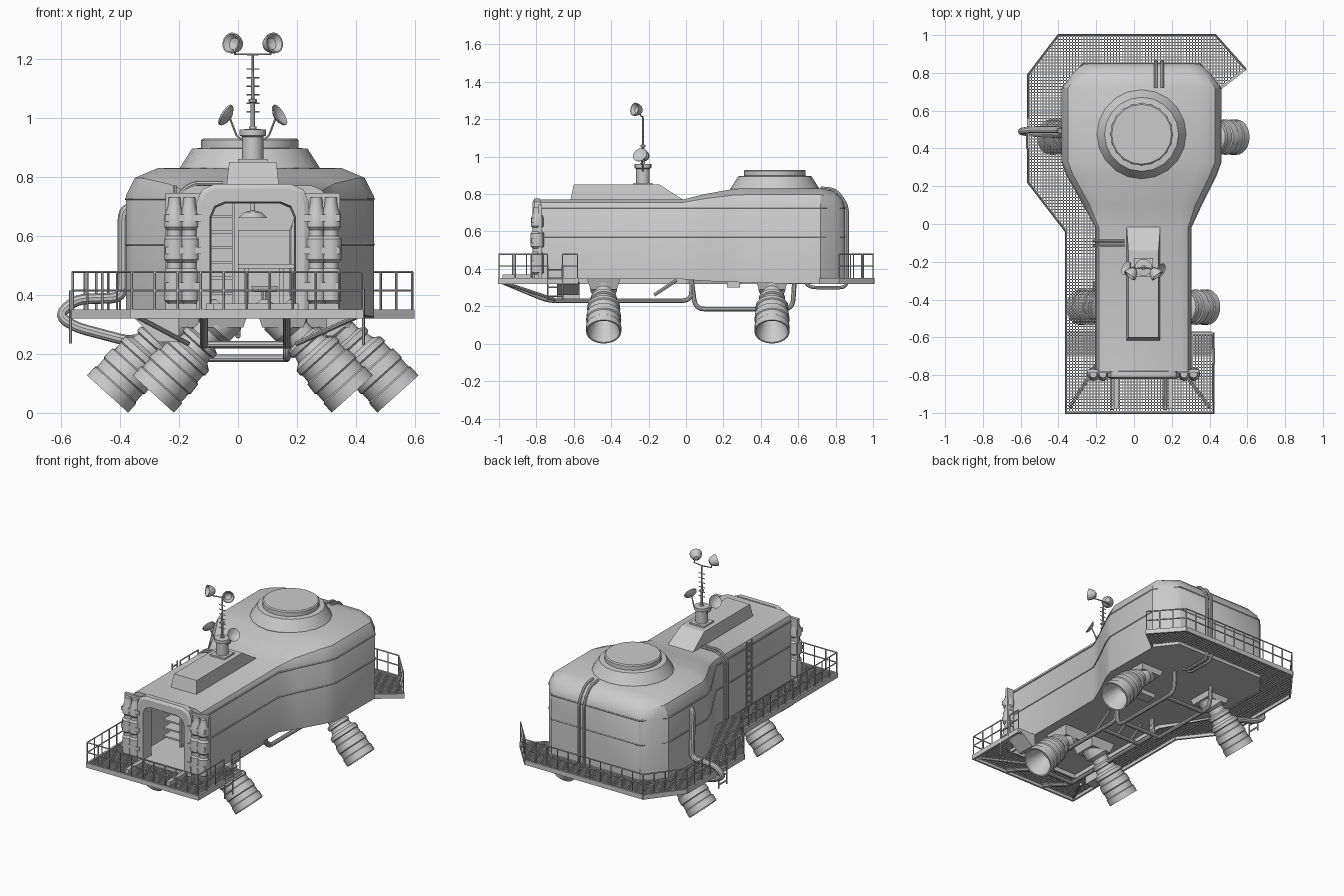
import bpy, bmesh, math
from mathutils import Vector, Matrix

if "Cube" in bpy.data.objects:
    bpy.data.objects.remove(bpy.data.objects["Cube"])

CX = 0.05   # centre line of the hull
HX = 0.04   # centre line of the rear cabin


def obj(name, bm):
    bmesh.ops.recalc_face_normals(bm, faces=bm.faces)
    me = bpy.data.meshes.new(name)
    bm.to_mesh(me)
    bm.free()
    o = bpy.data.objects.new(name, me)
    bpy.context.collection.objects.link(o)
    return o


def add_box(bm, lo, hi, top=None):
    t = top or (lo[0], hi[0], lo[1], hi[1])
    b = (lo[0], hi[0], lo[1], hi[1])
    rings = [[bm.verts.new((q[i], q[j], z)) for i, j in ((0, 2), (1, 2), (1, 3), (0, 3))]
             for q, z in ((b, lo[2]), (t, hi[2]))]
    bm.faces.new(rings[0])
    bm.faces.new(rings[1])
    for k in range(4):
        bm.faces.new((rings[0][k], rings[0][k - 1], rings[1][k - 1], rings[1][k]))


def box(name, lo, hi, top=None):
    bm = bmesh.new()
    add_box(bm, lo, hi, top)
    return obj(name, bm)


def loft(name, rings, closed_ends=True):
    bm = bmesh.new()
    vs = [[bm.verts.new(p) for p in r] for r in rings]
    for a, b in zip(vs, vs[1:]):
        for k in range(len(a)):
            bm.faces.new((a[k - 1], a[k], b[k], b[k - 1]))
    if closed_ends:
        bm.faces.new(vs[0])
        bm.faces.new(vs[-1])
    return obj(name, bm)


def lathe(name, prof, loc=(0, 0, 0), rot=None, n=24):
    rings = [[(max(r, .0005) * math.cos(2 * math.pi * k / n), max(r, .0005) * math.sin(2 * math.pi * k / n), z)
              for k in range(n)] for r, z in prof]
    o = loft(name, rings)
    o.matrix_world = Matrix.Translation(loc) @ (rot or Matrix())
    return o


def fillet(path, d):
    pts = [Vector(p) for p in path]
    out = [pts[0]]
    for a, b, c in zip(pts, pts[1:], pts[2:]):
        p = b + (a - b).normalized() * min(d, (a - b).length * .45)
        q = b + (c - b).normalized() * min(d, (c - b).length * .45)
        for t in (0, .25, .5, .75, 1):
            out.append(p * (1 - t) ** 2 + b * 2 * t * (1 - t) + q * t * t)
    return out + [pts[-1]]


def tubes(name, paths, r, bend=0, res=2):
    cu = bpy.data.curves.new(name, 'CURVE')
    cu.dimensions = '3D'
    cu.bevel_depth, cu.bevel_resolution, cu.use_fill_caps = r, res, True
    for path in paths:
        pts = fillet(path, bend) if bend else path
        s = cu.splines.new('POLY')
        s.points.add(len(pts) - 1)
        for sp, p in zip(s.points, pts):
            sp.co = (*p, 1)
    tmp = bpy.data.objects.new(name, cu)
    bpy.context.collection.objects.link(tmp)
    me = bpy.data.meshes.new_from_object(tmp.evaluated_get(bpy.context.evaluated_depsgraph_get()))
    bpy.data.objects.remove(tmp)
    o = bpy.data.objects.new(name, me)
    bpy.context.collection.objects.link(o)
    return o


def ladder(name, base, height, half, rungs):
    b, h = Vector(base), Vector(half)
    up = Vector((0, 0, height))
    tubes(name, [[b + h, b + h + up], [b - h, b - h + up]] +
          [[b + h + up * (k + .5) / rungs, b - h + up * (k + .5) / rungs] for k in range(rungs)], .005, res=1)


# hull: one loft from the inner room, out through the doorway, to the rear end
def section(y, w, eave, rw, top, zb, c=CX):
    half = [(w, zb), (w, eave), (rw + (w - rw) * .72, eave + (top - eave) * .65), (rw, top)]
    return [(c + x, y, z) for x, z in half] + [(c - x, y, z) for x, z in reversed(half)]


hull_secs = [
    (-.12, .21, .70, .17, .74, .37), (-.74, .21, .70, .17, .74, .37),
    (-.74, .14, .66, .10, .71, .37), (-.78, .14, .66, .10, .71, .37),
    (-.78, .25, .725, .20, .77, .345), (-.02, .25, .725, .20, .77, .345),
    (.10, .31, .73, .20, .80, .335, .045), (.26, .395, .735, .28, .828, .33, HX),
    (.33, .42, .735, .31, .83, .325, HX), (.72, .42, .735, .31, .83, .32, HX),
    (.79, .37, .735, .27, .815, .32, HX), (.83, .33, .73, .25, .78, .32, HX), (.85, .31, .70, .24, .735, .32, HX)]
loft("hull", [section(*s) for s in hull_secs])

# wall seams
plan = [(.25, -.78, CX), (.25, -.02, CX), (.31, .1, .045), (.395, .26, HX), (.42, .33, HX),
        (.42, .72, HX), (.31, .85, HX)]
seam = lambda z: [(c + w, y, z) for w, y, c in plan] + [(c - w, y, z) for w, y, c in reversed(plan)]
tubes("wall_seams", [seam(.57), seam(.725)], .004, res=1)

# roof dome, roof box
lathe("roof_dome", [(.236, .80), (.236, .832), (.196, .895), (.165, .898), (.165, .924), (.158, .93), (0, .93)],
      (HX, .475, 0), n=20)
box("roof_box", (CX - .09, -.62, .76), (CX + .09, 0, .85), (CX - .08, CX + .08, -.6, -.14))

# doorway arch and equipment columns
def arch(y, w, top, zb, ch):
    h = [(w, zb), (w, top - ch), (w - ch * .3, top - ch * .3), (w - ch, top)]
    return [(CX + x, y, z) for x, z in h] + [(CX - x, y, z) for x, z in reversed(h)]


fr = [arch(-.78, .19, .775, .35, .06), arch(-.81, .19, .775, .35, .06), arch(-.82, .175, .76, .35, .05),
      arch(-.82, .145, .715, .37, .05), arch(-.77, .14, .71, .37, .05)]
loft("door_frame", fr + [fr[0]], False)
column = [(.022, .37), (.034, .38), (.034, .48), (.026, .49), (.026, .51), (.036, .52), (.036, .59),
          (.026, .60), (.026, .62), (.034, .63), (.034, .67), (.022, .70), (.02, .73)]
for s, side in ((-1, "left"), (1, "right")):
    xs = sorted((CX + s * .17, CX + s * .295))
    box(side + "_front_panel", (xs[0], -.79, .35), (xs[1], -.77, .745))
    for k, off in enumerate((.215, .265)):
        lathe(f"{side}_column_{k}", column, (CX + s * off, -.795, 0), n=12)
    for k, z in enumerate((.43, .55, .66)):
        box(f"{side}_clamp_{k}", (xs[0], -.825, z - .012), (xs[1], -.78, z + .012))
    x = CX + s * .145
    box(side + "_ramp_rail", (x - .012, -.98, .345), (x + .012, -.8, .37))

# room fittings
for k in range(6):
    z = .40 + k * .052
    box(f"shelf_{k}", (-.14, -.55, z), (-.01, -.2, z + .01))
box("shelf_end", (-.02, -.56, .37), (-.01, -.2, .71))
box("desk_top", (.0, -.5, .49), (.2, -.28, .505))
for x in (.02, .14):
    box("desk_leg", (x, -.49, .37), (x + .015, -.3, .49))
box("console", (.0, -.25, .37), (.2, -.13, .62))
box("seat", (.05, -.62, .41), (.13, -.54, .43), (.045, .135, -.625, -.535))
lathe("seat_post", [(.03, .37), (.01, .385), (.01, .42)], (.09, -.58, 0), n=10)
lathe("lamp", [(.05, .66), (.03, .68), (.008, .685), (.008, .74)], (.05, -.45, 0), n=14)
for x in (.21, .24):
    lathe("wall_tank", [(.02, .38), (.025, .4), (.025, .62), (.01, .66)], (x - .01, -.4, 0), n=10)

# walkway: grating bars clipped to the deck outline
deck = [(-.36, -1), (.42, -1), (.42, -.58), (.3, -.58), (.3, -.79), (-.2, -.79), (-.2, 0), (-.37, .3),
        (-.37, .72), (-.27, .85), (.36, .85), (.46, .72), (.59, .82), (.43, 1), (-.4, 1), (-.56, .79),
        (-.56, .22), (-.36, -.04)]
edges = list(zip(deck, deck[1:] + deck[:1]))
bm = bmesh.new()
STEP, W = .0155, .0025
for ax in (0, 1):
    v = -1 + STEP / 2
    while v < 1:
        hits = sorted(p[1 - ax] + (q[1 - ax] - p[1 - ax]) * (v - p[ax]) / (q[ax] - p[ax])
                      for p, q in edges if (p[ax] > v) != (q[ax] > v))
        for a, b in zip(hits[::2], hits[1::2]):
            lo, hi = ((v - W, a), (v + W, b)) if ax == 0 else ((a, v - W), (b, v + W))
            add_box(bm, (*lo, .338), (*hi, .346))
        v += STEP
obj("deck_grating", bm)
bm = bmesh.new()
for p, q in edges:
    d = Vector((q[0] - p[0], q[1] - p[1], 0))
    m = Matrix.Translation(((p[0] + q[0]) / 2, (p[1] + q[1]) / 2, .335)) @ \
        Matrix.Rotation(math.atan2(d.y, d.x), 4, 'Z') @ Matrix.Diagonal((d.length + .01, .012, .03, 1))
    bmesh.ops.create_cube(bm, size=1, matrix=m)
obj("deck_edge_beams", bm)

# railings
rails = []
for path in ([(.42, -.58), (.42, -.66)],
             [(.42, -.74), (.42, -1), (-.36, -1), (-.36, -.04), (-.56, .22), (-.56, .4)],
             [(-.56, .56), (-.56, .79), (-.4, 1), (.43, 1), (.59, .82)]):
    for z in (.415, .478):
        rails.append([(x, y, z) for x, y in path])
    for p, q in zip(path, path[1:]):
        n = max(1, round(math.dist(p, q) / .075))
        for k in range(n + 1):
            x, y = (p[i] + (q[i] - p[i]) * k / n for i in (0, 1))
            rails.append([(x, y, .33), (x, y, .478)])
tubes("railings", rails, .004, res=1)
ladder("right_deck_ladder", (.425, -.7, .23), .19, (0, .04, 0), 4)
ladder("left_deck_ladder", (-.567, .44, .235), .18, (0, .04, 0), 4)
ladder("hull_ladder", (-.213, -.33, .36), .41, (0, .025, 0), 10)

# four thrusters, splayed outward
nozzle = [(0, .14), (.04, .13), (.07, .06), (.086, .001), (.094, 0), (.094, .04), (.089, .045), (.089, .08),
          (.094, .085), (.091, .125), (.084, .13), (.083, .16), (.089, .165), (.087, .185), (.066, .2),
          (.06, .222), (.07, .227), (.07, .245), (.05, .255), (.05, .285), (.072, .305), (.075, .36), (.06, .38), (0, .38)]
for y, off, pos in ((-.44, .337, "front"), (.46, .492, "rear")):
    for s, side in ((-1, "left"), (1, "right")):
        lathe(f"{pos}_{side}_thruster", nozzle, (CX + s * off, y, .064), Matrix.Rotation(-s * .735, 4, 'Y'))
        x = CX + s * (off - .235)
        box(f"{pos}_{side}_thruster_mount", (x - .07, y - .07, .29), (x + .07, y + .07, .35),
            (x - .09, x + .09, y - .09, y + .09))

# under-floor pipes, braces and brackets
under = []
for x in (-.115, .165):
    under += [[(x, -.98, .33), (x, -.74, .23), (x, .03, .23), (x, .03, .34)],
              [(x, .03, .34), (x, .05, .185), (x, .57, .185), (x, .58, .34)]]
under += [[(-.115, y, z), (.165, y, z)] for y, z in ((-.72, .232), (-.1, .23), (.1, .185), (.5, .185))]
tubes("floor_pipes", under, .013, bend=.05, res=3)
tubes("deck_braces", [[(x, -.97, .325), (x * .5, -.7, .235)] for x in (-.34, .4)] +
      [[(x, -.05, .34), (x, -.17, .26)] for x in (-.1, .0, .15)], .009)
box("left_bracket", (-.27, -.69, .24), (-.2, -.57, .33), (-.36, -.2, -.69, -.57))
box("right_bracket", (.3, -.69, .26), (.32, -.57, .33), (.3, .41, -.69, -.57))
box("floor_box", (.08, .22, .30), (.18, .29, .34))

# outside pipes
tubes("left_pipe", [[(-.34, .48, .70), (-.39, .49, .69), (-.39, .5, .39), (-.55, .5, .385), (-.61, .49, .33),
                     (-.55, .48, .29), (-.36, .47, .24), (-.2, .46, .31)]], .018, bend=.04, res=3)
tubes("rear_pipes", [[(x, .72, .832), (x, .80, .825), (x, .862, .74), (x, .862, .30), (x, .66, .30), (x, .63, .34)]
                     for x in (.115, .15)], .009, bend=.04, res=2)
tubes("side_pipes", [[(-.05, y, .778), (-.16, y, .778), (-.212, y, .725), (-.212, y, .36)]
                     for y in (-.09, -.115)], .008, bend=.03)

# antenna
AY = -.23
box("antenna_plate", (CX - .05, AY - .05, .845), (CX + .05, AY + .05, .86))
lathe("antenna_base", [(.036, .85), (.036, .935), (.045, .94), (.045, .96), (.012, .962), (.012, .97)], (CX, AY, 0), n=16)
lathe("antenna_mast", [(.008, .95), (.008, 1.05), (.014, 1.053), (.014, 1.062), (.006, 1.065), (.004, 1.215)],
      (CX, AY, 0), n=8)
tubes("mast_bars", [[(CX - .022, AY, 1.02 + k * .029), (CX + .022, AY, 1.02 + k * .029)] for k in range(6)], .0025, res=1)
arms = []
dish = [(0, 0), (.022, .004), (.038, .014), (.04, .02), (.036, .018), (.02, .009), (0, .006)]
cup = [(0, -.028), (.014, -.026), (.026, -.014), (.034, .006), (.036, .02), (.031, .02), (.02, .002), (0, -.006)]
for s, side in ((-1, "left"), (1, "right")):
    arms += [[(CX, AY, 1.215), (CX + s * .06, AY - .01, 1.215), (CX + s * .06, AY - .02, 1.25)],
             [(CX + s * .03, AY, .92), (CX + s * .055, AY, .94), (CX + s * .078, AY - .01, 1.0)]]
    aim = lambda v: Vector(v).to_track_quat('Z', 'Y').to_matrix().to_4x4()
    lathe(side + "_dish", dish, (CX + s * .077, AY - .01, 1.0), aim((s * .8, -.35 * s, .5)), n=16)
    lathe(side + "_top_cup", cup, (CX + s * .062, AY - .03, 1.25), aim((s * .6, -.75, .2)), n=16)
tubes("antenna_arms", arms, .004, res=1)

# shading
for o in bpy.data.objects:
    o.select_set(True)
    bpy.context.view_layer.objects.active = o
bpy.ops.object.shade_smooth_by_angle(angle=math.radians(32))
